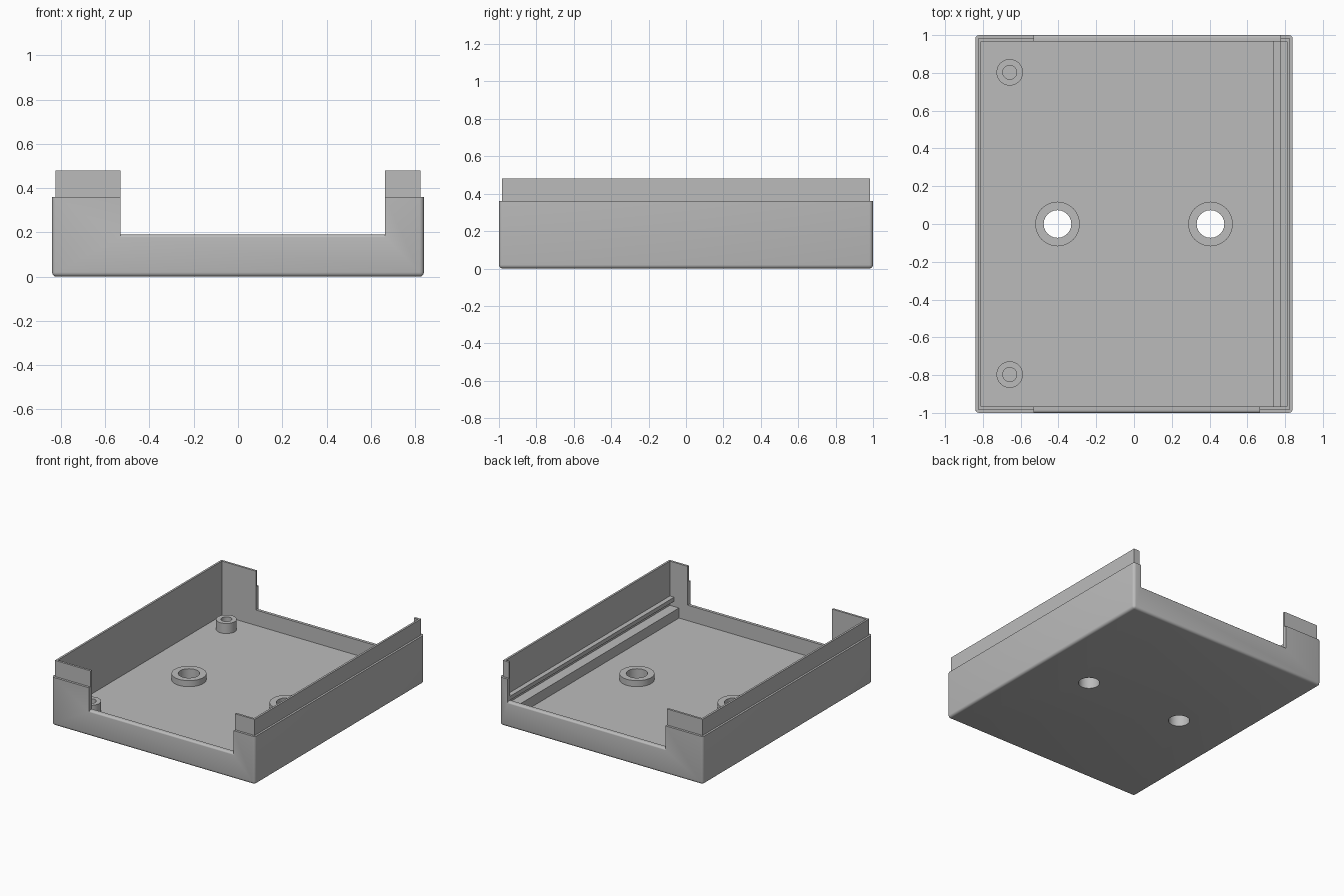
import bpy, bmesh, math

if "Cube" in bpy.data.objects:
    bpy.data.objects.remove(bpy.data.objects["Cube"])

grey = bpy.data.materials.new("matte grey plastic")
grey.diffuse_color = (0.5, 0.5, 0.5, 1)
grey.use_nodes = True
grey.node_tree.nodes["Principled BSDF"].inputs["Base Color"].default_value = grey.diffuse_color

FLOOR = 0.075
IN_X, IN_Y = 0.81, 0.967


def finish(name, bm):
    bmesh.ops.recalc_face_normals(bm, faces=bm.faces)
    me = bpy.data.meshes.new(name)
    bm.to_mesh(me)
    bm.free()
    me.materials.append(grey)
    ob = bpy.data.objects.new(name, me)
    bpy.context.collection.objects.link(ob)
    return ob


def activate(ob):
    bpy.ops.object.select_all(action='DESELECT')
    ob.select_set(True)
    bpy.context.view_layer.objects.active = ob


def box(name, x, y, z, bevel=0.0):
    """Box from min/max ranges; bevel rounds every edge except the top ones."""
    bm = bmesh.new()
    bmesh.ops.create_cube(bm, size=1)
    for v in bm.verts:
        v.co = [r[0] if c < 0 else r[1] for c, r in zip(v.co, (x, y, z))]
    if bevel:
        edges = [e for e in bm.edges if min(v.co.z for v in e.verts) < z[1] - 1e-4]
        bmesh.ops.bevel(bm, geom=edges, offset=bevel, segments=4,
                        profile=0.5, affect='EDGES')
    return finish(name, bm)


def cylinder(name, x, y, z, r):
    bm = bmesh.new()
    bmesh.ops.create_cone(bm, cap_ends=True, segments=48, radius1=r, radius2=r,
                          depth=z[1] - z[0])
    bmesh.ops.translate(bm, verts=bm.verts, vec=(x, y, (z[0] + z[1]) / 2))
    return finish(name, bm)


def tube(name, x, y, z, r_in, r_out, n=48):
    """Ring-shaped boss: a rectangular section revolved about z."""
    bm = bmesh.new()
    section = [(r_in, z[0]), (r_out, z[0]), (r_out, z[1]), (r_in, z[1])]
    rings = [[bm.verts.new((x + r * math.cos(math.tau * i / n),
                            y + r * math.sin(math.tau * i / n), h))
              for r, h in section] for i in range(n)]
    for i in range(n):
        a, b = rings[i], rings[(i + 1) % n]
        for j in range(4):
            k = (j + 1) % 4
            bm.faces.new((a[j], b[j], b[k], a[k]))
    ob = finish(name, bm)
    activate(ob)
    bpy.ops.object.shade_smooth_by_angle(angle=math.radians(30))
    return ob


def notch(name, x0, x1, side, sill=0.19, r=0.015):
    """Wall opening cutter whose lower edge leaves a rounded outer sill."""
    pts = [(0.9, 0.7), (0.9, sill)]
    for i in range(6):
        a = math.pi / 2 * (1 - i / 5)
        pts.append((1.0005 - r + r * math.cos(a), sill - r + r * math.sin(a)))
    pts += [(1.1, sill - r), (1.1, 0.7)]
    bm = bmesh.new()
    face = bm.faces.new([bm.verts.new((x0, side * y, z)) for y, z in pts])
    ext = bmesh.ops.extrude_face_region(bm, geom=[face])
    bmesh.ops.translate(bm, vec=(x1 - x0, 0, 0),
                        verts=[g for g in ext["geom"] if isinstance(g, bmesh.types.BMVert)])
    return finish(name, bm)


def boolean(target, tool, op):
    mod = target.modifiers.new("bool", 'BOOLEAN')
    mod.operation, mod.solver, mod.object = op, 'EXACT', tool
    activate(target)
    bpy.ops.object.modifier_apply(modifier=mod.name)
    bpy.data.objects.remove(tool, do_unlink=True)


# Rounded tray shell with a thinner raised lip
tray = box("tray_shell", (-0.84, 0.84), (-1, 1), (0, 0.36), bevel=0.02)
boolean(tray, box("lip", (-0.825, 0.825), (-0.983, 0.983), (0.1, 0.48)), 'UNION')
boolean(tray, box("cavity", (-IN_X, IN_X), (-IN_Y, IN_Y), (FLOOR, 0.8)), 'DIFFERENCE')

# Front and back wall openings
boolean(tray, notch("front_opening", -0.53, 0.665, -1), 'DIFFERENCE')
boolean(tray, notch("back_opening", -0.53, 0.775, 1), 'DIFFERENCE')

# Mounting holes through the floor
for x in (-0.405, 0.405):
    boolean(tray, cylinder("hole", x, 0, (-0.1, 0.3), 0.073), 'DIFFERENCE')
activate(tray)
bpy.ops.object.shade_smooth_by_angle(angle=math.radians(30))

# Collars around the mounting holes
for side, x in (("left", -0.405), ("right", 0.405)):
    tube(side + "_mounting_collar", x, 0, (FLOOR - 0.01, 0.12), 0.073, 0.118)

# Small board posts with blind holes
for side, y in (("front", -0.797), ("back", 0.803)):
    tube(side + "_board_post", -0.658, y, (FLOOR - 0.01, 0.15), 0.037, 0.07)

# Board slot along the right wall: low ledge and upper rail
box("board_ledge", (0.735, IN_X + 0.005), (-IN_Y, IN_Y), (FLOOR - 0.01, 0.15))
box("board_rail", (0.775, IN_X + 0.005), (-IN_Y, IN_Y), (0.19, 0.22))
